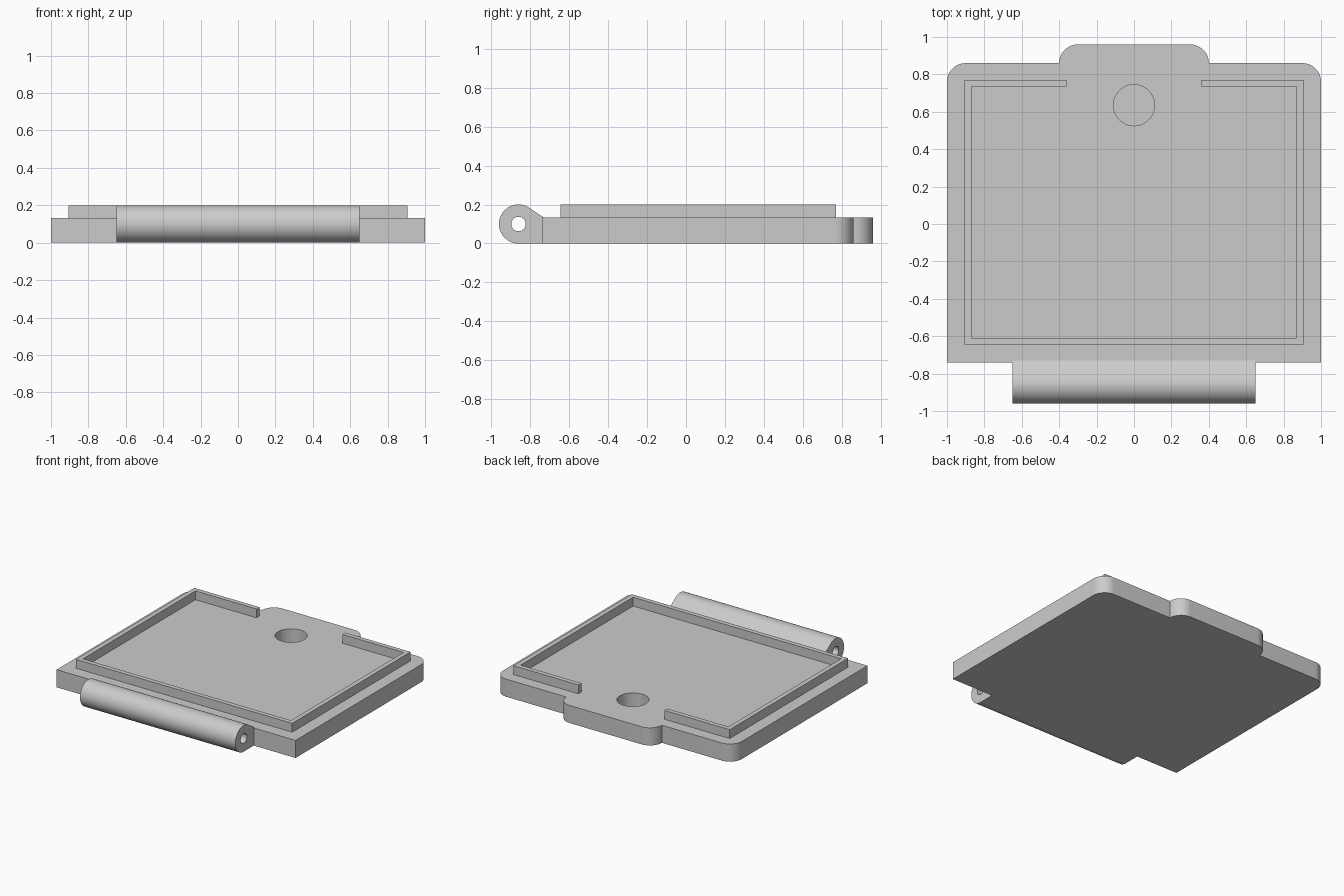
import bpy, bmesh
from math import sin, cos, radians, atan2, acos, hypot
from mathutils import Matrix

cube = bpy.data.objects.get("Cube")
if cube:
    bpy.data.objects.remove(cube)

grey = bpy.data.materials.new("light grey plastic")
grey.use_nodes = True
colour = (0.6, 0.6, 0.6, 1)
grey.diffuse_color = colour
grey.node_tree.nodes["Principled BSDF"].inputs["Base Color"].default_value = colour

BASE_TOP, TOP = 0.133, 0.2


def arc(cx, cy, r, start, end, steps=14):
    angles = [radians(start + (end - start) * i / steps) for i in range(steps + 1)]
    return [(cx + r * cos(a), cy + r * sin(a)) for a in angles]


def prism(name, outline, low, high, along_x=False):
    """Extrude an outline upwards, or a (y, z) section along x."""
    bm = bmesh.new()
    face = bm.faces.new([bm.verts.new((a, b, low)) for a, b in outline])
    grown = bmesh.ops.extrude_face_region(bm, geom=[face])
    moved = [v for v in grown["geom"] if isinstance(v, bmesh.types.BMVert)]
    bmesh.ops.translate(bm, verts=moved, vec=(0, 0, high - low))
    if along_x:
        turn = Matrix(((0, 0, 1), (1, 0, 0), (0, 1, 0)))
        bmesh.ops.transform(bm, matrix=turn.to_4x4(), verts=bm.verts)
    bmesh.ops.recalc_face_normals(bm, faces=bm.faces)
    mesh = bpy.data.meshes.new(name)
    bm.to_mesh(mesh)
    bm.free()
    mesh.materials.append(grey)
    obj = bpy.data.objects.new(name, mesh)
    bpy.context.collection.objects.link(obj)
    return obj


def select_only(obj):
    bpy.ops.object.select_all(action="DESELECT")
    obj.select_set(True)
    bpy.context.view_layer.objects.active = obj


def cut(obj, cutter):
    mod = obj.modifiers.new("cut", "BOOLEAN")
    mod.operation = "DIFFERENCE"
    mod.solver = "EXACT"
    mod.object = cutter
    select_only(obj)
    bpy.ops.object.modifier_apply(modifier=mod.name)
    bpy.data.objects.remove(cutter)


def smooth(obj):
    select_only(obj)
    bpy.ops.object.shade_smooth_by_angle(angle=radians(30))


# Base plate with rounded rear corners and a finger tab
half = [(1, -0.74)] + arc(0.9, 0.76, 0.1, 0, 90) + arc(0.3, 0.86, 0.1, 0, 90)
base = prism("base_plate", half + [(-x, y) for x, y in reversed(half)], 0, BASE_TOP)

# Blind round pocket near the tab
cut(base, prism("pocket_cutter", arc(0, 0.635, 0.11, 0, 354.375, 63), 0.02, 0.3))
smooth(base)

# Raised rim, open at the rear
rim_half = [(0.905, -0.645), (0.905, 0.77), (0.36, 0.77), (0.36, 0.735),
            (0.87, 0.735), (0.87, -0.61)]
left_half = [(-x, y) for x, y in reversed(rim_half)]
prism("raised_rim", rim_half + left_half, BASE_TOP - 0.005, TOP)

# Hinge barrel: round front, sloped web meeting the plate, and a pin hole
hy, hz, r = -0.86, 0.1, 0.1
web_y, web_z = -0.73, BASE_TOP
dy, dz = web_y - hy, web_z - hz
tangent = (atan2(dz, dy) + acos(r / hypot(dy, dz))) * 180 / 3.14159265
section = arc(hy, hz, r, tangent, 270, 48) + [(web_y, 0), (web_y, web_z)]
hinge = prism("hinge_barrel", section, -0.65, 0.65, along_x=True)
cut(hinge, prism("pin_cutter", arc(hy, hz, 0.037, 0, 348.75, 31), -0.8, 0.8, along_x=True))
smooth(hinge)
